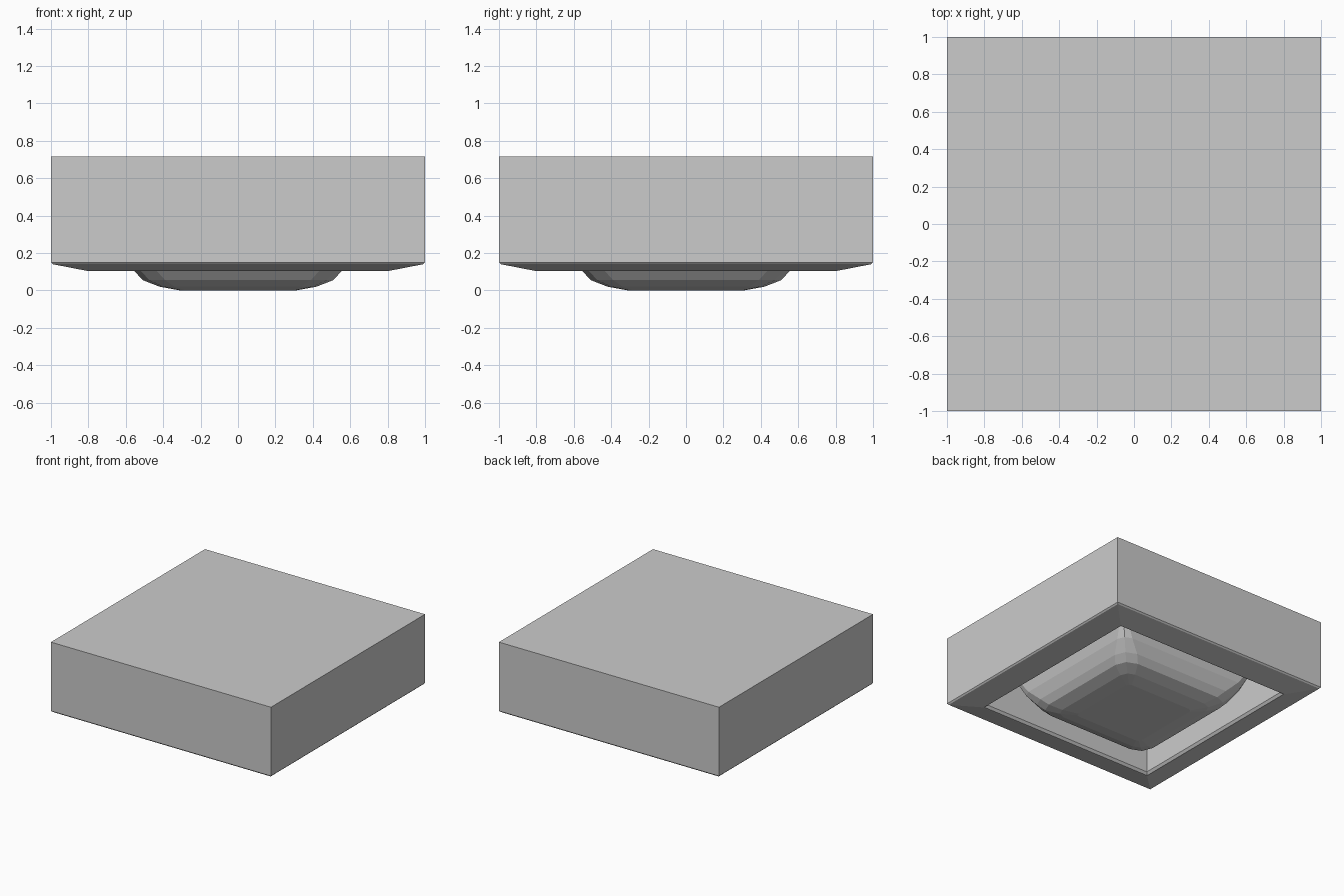
import bpy, bmesh, math

if "Cube" in bpy.data.objects:
    bpy.data.objects.remove(bpy.data.objects["Cube"])


def square_ring(half, radius, segs):
    """Points of a square outline, optionally with rounded corners."""
    pts = []
    for k in range(4):
        a0 = k * math.pi / 2
        mid = a0 + math.pi / 4
        cx = math.copysign(half - radius, math.cos(mid))
        cy = math.copysign(half - radius, math.sin(mid))
        for i in range(segs + 1):
            a = a0 + (math.pi / 2) * (i / segs if segs else 0.5)
            pts.append((cx + radius * math.cos(a), cy + radius * math.sin(a)))
    return pts


def loft(name, profile, segs=0):
    """Stack square rings (half size, z, corner radius) and cap both ends."""
    bm = bmesh.new()
    rings = [[bm.verts.new((x, y, z)) for x, y in square_ring(h, r, segs)]
             for h, z, r in profile]
    n = len(rings[0])
    for a, b in zip(rings, rings[1:]):
        for i in range(n):
            j = (i + 1) % n
            bm.faces.new((a[i], a[j], b[j], b[i]))
    bm.faces.new(rings[0])
    bm.faces.new(rings[-1])
    bmesh.ops.recalc_face_normals(bm, faces=bm.faces)
    me = bpy.data.meshes.new(name)
    bm.to_mesh(me)
    bm.free()
    ob = bpy.data.objects.new(name, me)
    bpy.context.collection.objects.link(ob)
    return ob


# Square housing: top, outer wall, sloped rim, inner lip, recess wall, recess ceiling
loft("housing", [(1.0, 0.715, 0), (1.0, 0.15, 0), (0.99, 0.14, 0),
                 (0.81, 0.105, 0), (0.80, 0.105, 0), (0.785, 0.125, 0),
                 (0.785, 0.68, 0)])

# Pillow-shaped diffuser hanging out of the recess
loft("diffuser", [(0.31, 0.0, 0.03), (0.42, 0.02, 0.08), (0.51, 0.055, 0.12),
                  (0.555, 0.105, 0.12), (0.60, 0.19, 0.08),
                  (0.63, 0.28, 0.05), (0.63, 0.68, 0.05)], segs=2)
